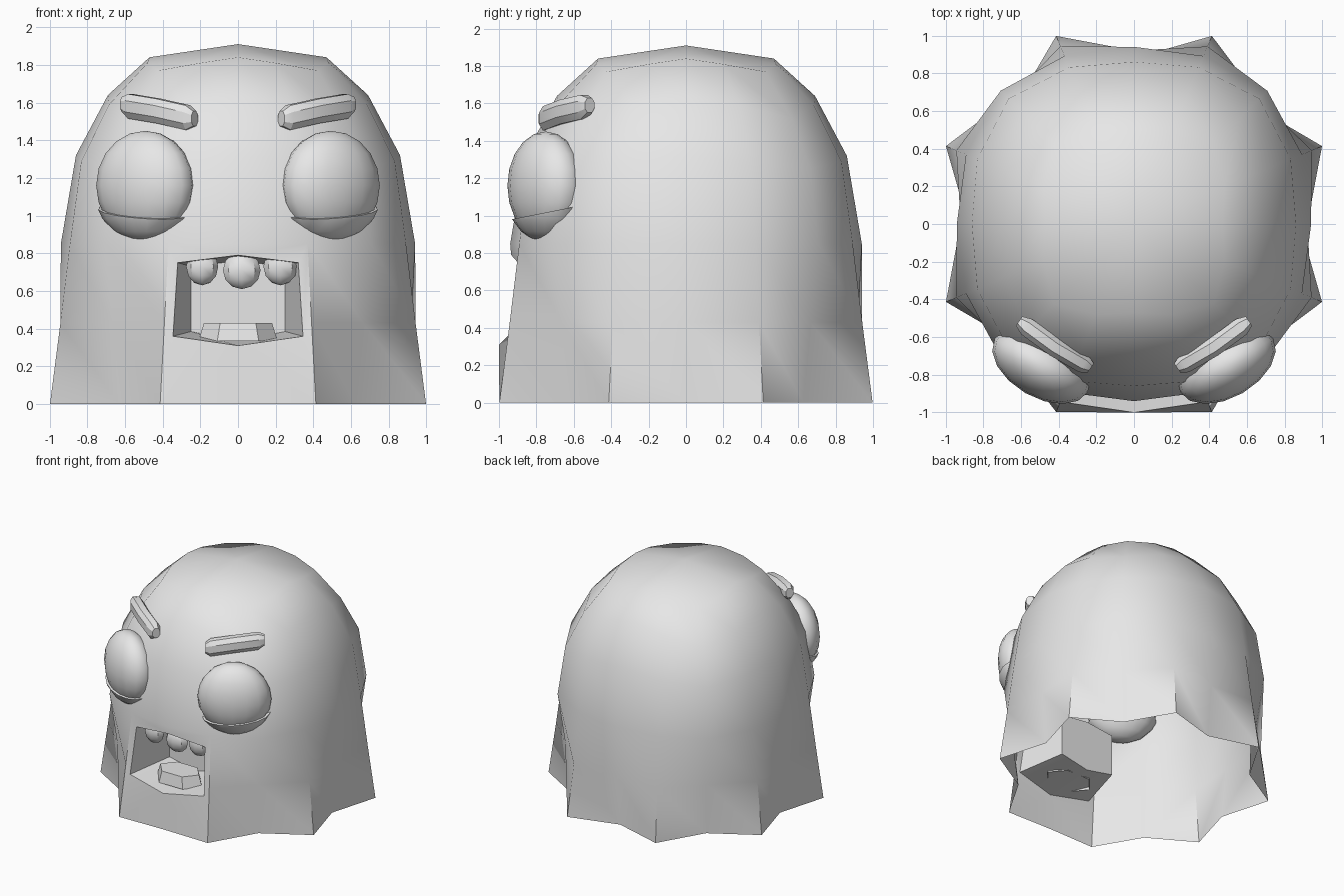
import bpy, bmesh, math
from mathutils import Vector, Matrix

if "Cube" in bpy.data.objects:
    bpy.data.objects.remove(bpy.data.objects["Cube"], do_unlink=True)

grey = bpy.data.materials.new("plain_grey")
grey.use_nodes = True
COLOUR = (0.8, 0.8, 0.8, 1)
grey.diffuse_color = COLOUR
grey.node_tree.nodes["Principled BSDF"].inputs["Base Color"].default_value = COLOUR


def finish(bm, name, angle=40):
    bmesh.ops.recalc_face_normals(bm, faces=bm.faces)
    mesh = bpy.data.meshes.new(name)
    bm.to_mesh(mesh)
    bm.free()
    mesh.materials.append(grey)
    ob = bpy.data.objects.new(name, mesh)
    bpy.context.collection.objects.link(ob)
    bpy.ops.object.select_all(action="DESELECT")
    ob.select_set(True)
    bpy.context.view_layer.objects.active = ob
    bpy.ops.object.shade_smooth_by_angle(angle=math.radians(angle))
    return ob


def loft(bm, loops, cap_first=False, cap_last=False):
    """Join closed loops of points with quads."""
    rings = [[bm.verts.new(p) for p in loop] for loop in loops]
    n = len(rings[0])
    for a, b in zip(rings, rings[1:]):
        for i in range(n):
            j = (i + 1) % n
            bm.faces.new((a[i], a[j], b[j], b[i]))
    if cap_first:
        bm.faces.new(rings[0])
    if cap_last:
        bm.faces.new(rings[-1])
    return rings


def ellipsoid(bm, centre, radii, turn=0, u=16, v=10):
    m = (Matrix.Translation(centre) @ Matrix.Rotation(turn, 4, "Z")
         @ Matrix.Diagonal((*radii, 1)))
    bmesh.ops.create_uvsphere(bm, u_segments=u, v_segments=v, radius=1, matrix=m)


# Body: squarish dome flaring into a pleated skirt
# each ring: (radius, z) on the axes, at the pleat tips, on the diagonals
RINGS = [
    ((0.47, 1.84), (0.52, 1.81), (0.60, 1.77)),
    ((0.69, 1.64), (0.74, 1.59), (0.80, 1.52)),
    ((0.86, 1.32), (0.90, 1.29), (0.94, 1.25)),
    ((0.94, 0.85), (0.965, 0.85), (1.00, 0.85)),
    ((0.92, 0.43), (1.02, 0.43), (0.94, 0.43)),
    ((0.88, 0.00), (1.08, 0.00), (0.89, 0.00)),
]
FRONT = 12
bm = bmesh.new()
loops = []
for ring in RINGS:
    loop = []
    for i in range(16):
        r, z = ring[(0, 1, 2, 1)[i % 4]]
        a = math.tau * i / 16
        loop.append(Vector((r * math.cos(a), r * math.sin(a), z)))
    loops.append(loop)
loops[5][FRONT].y = -0.99          # no pleat under the mouth
rings = loft(bm, loops)
pole = bm.verts.new((0, 0, 1.91))
for i in range(16):
    bm.faces.new((pole, rings[0][i], rings[0][(i + 1) % 16]))

# Front panel rebuilt around the mouth opening
bmesh.ops.delete(bm, geom=[rings[4][FRONT]], context="VERTS")
mouth = [(-0.32, -0.90, 0.75), (0, -0.935, 0.79), (0.32, -0.90, 0.75),
         (0.345, -0.95, 0.36), (0, -1.0, 0.31), (-0.345, -0.95, 0.36)]
back = [(-0.25, -0.56, 0.73), (0, -0.56, 0.76), (0.25, -0.56, 0.73),
        (0.25, -0.56, 0.385), (0, -0.56, 0.335), (-0.25, -0.56, 0.385)]
rim = [bm.verts.new(p) for p in mouth]
top0, low0 = rings[3][FRONT], rings[5][FRONT]
for step, up, down in ((-1, rim[0], rim[5]), (1, rim[2], rim[3])):
    top, mid, low = (rings[k][FRONT + step] for k in (3, 4, 5))
    bm.faces.new((top, top0, rim[1], up))
    bm.faces.new((top, up, down, mid))
    bm.faces.new((mid, down, low))
    bm.faces.new((low, down, rim[4], low0))
finish(bm, "body")

# Mouth cavity
bm = bmesh.new()
loft(bm, [mouth, back], cap_last=True)
finish(bm, "mouth_cavity", 20)

# Tongue: tapered hexagonal slab on the mouth floor
bm = bmesh.new()
hexagon = [(-0.21, 0.0), (-0.11, -0.12), (0.11, -0.12),
           (0.21, 0.0), (0.11, 0.12), (-0.11, 0.12)]
loft(bm, [[(x * s, y * s - 0.78, z) for x, y in hexagon]
          for s, z in ((1, 0.335), (0.86, 0.43))], cap_last=True)
finish(bm, "tongue", 20)

# Upper teeth
for side, x, w, z in (("right", -0.19, 0.085, 0.73), ("middle", 0.02, 0.1, 0.71),
                      ("left", 0.225, 0.09, 0.73)):
    bm = bmesh.new()
    ellipsoid(bm, (x, -0.84, z), (w, 0.065, 0.1), u=8, v=6)
    finish(bm, side + "_tooth", 40)

# Eyes, lower lids and brows on both sides
BROW = [(0.23, -0.765, 1.515, 0.6), (0.265, -0.745, 1.52, 1), (0.42, -0.655, 1.555, 1),
        (0.57, -0.545, 1.58, 1), (0.61, -0.515, 1.59, 0.6)]
SECTION = [(-0.05, -0.03), (-0.05, 0.03), (-0.025, 0.065), (0.025, 0.065),
           (0.05, 0.03), (0.05, -0.03), (0.025, -0.065), (-0.025, -0.065)]
for name, s in (("left", 1), ("right", -1)):
    centre = Vector((0.492 * s, -0.75, 1.16))
    turn = math.radians(30) * s
    bm = bmesh.new()
    ellipsoid(bm, centre, (0.285, 0.17, 0.29), turn)
    finish(bm, name + "_eye", 60)

    bm = bmesh.new()
    ellipsoid(bm, centre, (0.305, 0.19, 0.302), turn)
    cut = bmesh.ops.bisect_plane(
        bm, geom=bm.verts[:] + bm.edges[:] + bm.faces[:],
        plane_co=(0, -0.76, 1.015), plane_no=Vector((0, -0.2, 1)).normalized(),
        clear_outer=True)
    edges = [e for e in cut["geom_cut"] if isinstance(e, bmesh.types.BMEdge)]
    bmesh.ops.holes_fill(bm, edges=edges)
    finish(bm, name + "_lower_lid")

    bm = bmesh.new()
    loft(bm, [[((x + 0.56 * d * k) * s, y - 0.82 * d * k, z + h * k) for d, h in SECTION]
              for x, y, z, k in BROW], cap_first=True, cap_last=True)
    finish(bm, name + "_brow", 30)
